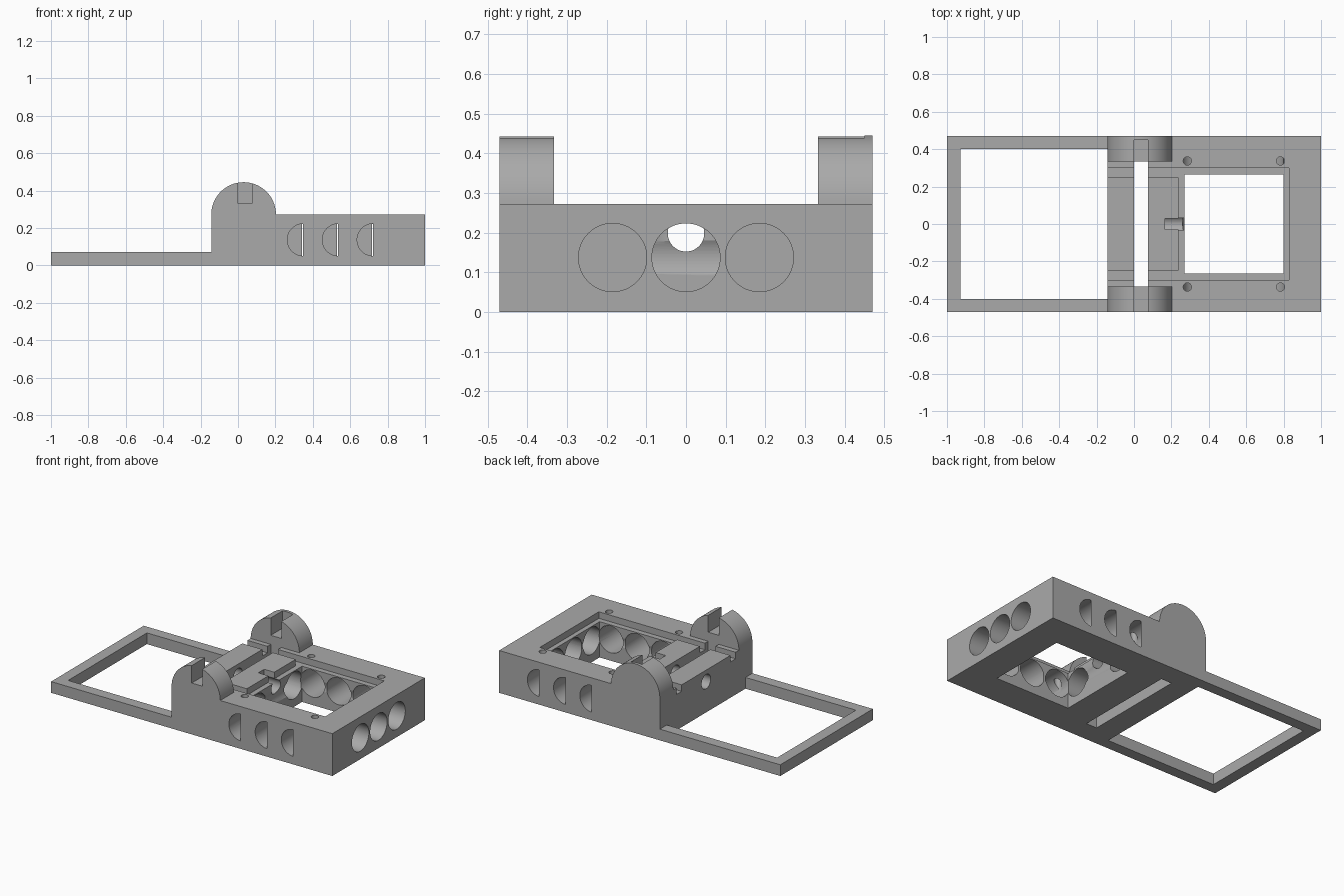
import bpy
import bmesh
from math import sin, cos, pi, radians
from mathutils import Matrix, Vector

default = bpy.data.objects.get("Cube")
if default:
    bpy.data.objects.remove(default, do_unlink=True)

# Overall sizes
HALF_Y, TOP, LIP = 0.47, 0.272, 0.072
EAR_X, EAR_R, EAR_IN = 0.03, 0.173, 0.333
BLOCK_X = EAR_X - EAR_R
LEDGE, HOLE_Z, HOLE_R = 0.23, 0.137, 0.086

grey = bpy.data.materials.new("plain grey")
grey.use_nodes = True
colour = (0.4, 0.4, 0.4, 1)
grey.diffuse_color = colour
grey.node_tree.nodes["Principled BSDF"].inputs["Base Color"].default_value = colour


def make_object(name, bm):
    bmesh.ops.recalc_face_normals(bm, faces=bm.faces)
    mesh = bpy.data.meshes.new(name)
    bm.to_mesh(mesh)
    bm.free()
    obj = bpy.data.objects.new(name, mesh)
    bpy.context.collection.objects.link(obj)
    mesh.materials.append(grey)
    return obj


def cut(bm):
    """Subtract a shape from the body and discard the cutter."""
    tool = make_object("cutter", bm)
    tool.hide_render = True
    mod = body.modifiers.new("cut", "BOOLEAN")
    mod.operation = "DIFFERENCE"
    mod.solver = "EXACT"
    mod.object = tool
    bpy.context.view_layer.objects.active = body
    bpy.ops.object.modifier_apply(modifier=mod.name)
    bpy.data.objects.remove(tool, do_unlink=True)


def cut_box(x, y, z):
    bm = bmesh.new()
    bmesh.ops.create_cube(bm, size=1)
    for v in bm.verts:
        v.co = Vector([(lo + hi) / 2 + c * (hi - lo)
                       for c, (lo, hi) in zip(v.co, (x, y, z))])
    cut(bm)


def cut_bore(start, end, radius, sides=64):
    a, b = Vector(start), Vector(end)
    turn = (b - a).to_track_quat("Z", "Y").to_matrix().to_4x4()
    bm = bmesh.new()
    bmesh.ops.create_cone(bm, cap_ends=True, segments=sides, radius1=radius,
                          radius2=radius, depth=(b - a).length,
                          matrix=Matrix.Translation((a + b) / 2) @ turn)
    cut(bm)


# Side profile: low frame, thick block and round ear, extruded across
profile = [(-1, 0), (1, 0), (1, TOP)]
profile += [(EAR_X + EAR_R * cos(pi * i / 40), TOP + EAR_R * sin(pi * i / 40))
            for i in range(41)]
profile += [(BLOCK_X, LIP), (-1, LIP)]
bm = bmesh.new()
side = bm.faces.new([bm.verts.new((x, -HALF_Y, z)) for x, z in profile])
sweep = bmesh.ops.extrude_face_region(bm, geom=[side])
moved = [g for g in sweep["geom"] if isinstance(g, bmesh.types.BMVert)]
bmesh.ops.translate(bm, verts=moved, vec=(0, 2 * HALF_Y, 0))
body = make_object("bracket_body", bm)

# Clear the space between the ears, then the open frame
cut_box((-0.3, 0.4), (-EAR_IN, EAR_IN), (TOP, 0.6))
cut_box((-0.928, BLOCK_X), (-0.4, 0.4), (-0.1, 0.15))

# Cross slot and the bar seat in the ears, closed at the back
cut_box((0, 0.075), (-EAR_IN, EAR_IN), (-0.1, 0.4))
cut_box((0, 0.075), (-0.6, HALF_Y - 0.02), (0.33, 0.6))

# Main opening with its recessed ledge and two wire grooves
cut_box((0.27, 0.8), (-0.265, 0.265), (-0.1, 0.4))
cut_box((0.237, 0.83), (-0.3, 0.3), (LEDGE, 0.4))
for lo, hi in ((-0.3, -0.248), (0.248, 0.3)):
    cut_box((-0.3, 0.3), (lo, hi), (LEDGE, 0.4))

# Large end bores: the outer pair run on into the middle block
for y, depth in ((-0.185, 0.1), (0, 0.6), (0.185, 0.1)):
    cut_bore((depth, y, HOLE_Z), (1.1, y, HOLE_Z), HOLE_R)

# Large cross bores, slightly skewed so each end is half open
lean = radians(0.6)
for x in (0.345, 0.532, 0.718):
    dx, dy = HALF_Y * sin(lean), HALF_Y * cos(lean)
    cut_bore((x + dx, -dy, HOLE_Z), (x - dx, dy, HOLE_Z), HOLE_R)

# Small centre bore and the notch above it
cut_bore((-0.3, 0, 0.198), (0.4, 0, 0.198), 0.046, 48)
cut_box((0.165, 0.25), (-0.03, 0.03), (0.2, 0.4))

# Screw holes at the corners of the opening
for x in (0.285, 0.783):
    for y in (-0.337, 0.337):
        cut_bore((x, y, 0.14), (x, y, 0.4), 0.022, 32)

bpy.ops.object.select_all(action="DESELECT")
body.select_set(True)
bpy.context.view_layer.objects.active = body
bpy.ops.object.shade_smooth_by_angle(angle=radians(30))
